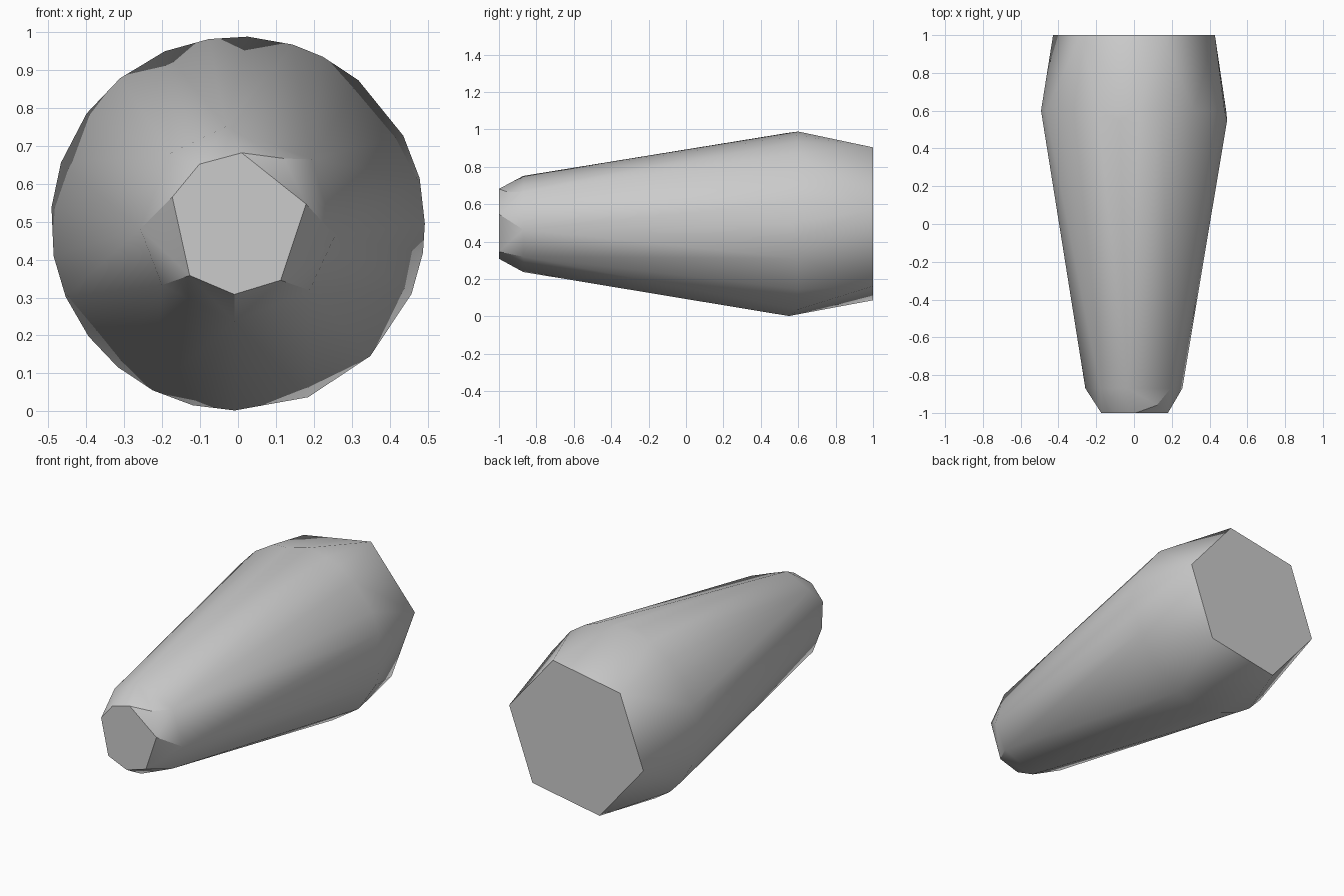
import bpy
import bmesh
from math import radians, sin, cos

cube = bpy.data.objects.get("Cube")
if cube:
    bpy.data.objects.remove(cube, do_unlink=True)

CENTRE_Z = 0.495


def add_ring(bm, radius, depth, angles):
    """Add points around the long axis, angles in degrees from +x."""
    for angle in angles:
        a = radians(angle)
        bm.verts.new((radius * cos(a), depth, CENTRE_Z + radius * sin(a)))


def make_material(name, value):
    mat = bpy.data.materials.new(name)
    mat.use_nodes = True
    colour = (value, value, value, 1.0)
    mat.diffuse_color = colour
    for node in mat.node_tree.nodes:
        if node.type == "BSDF_PRINCIPLED":
            node.inputs["Base Color"].default_value = colour
    return mat


bm = bmesh.new()

# Flat seven-sided tip, with one extra chamfer point behind it
add_ring(bm, 0.187, -1.0, (16, 87, 123, 158, 227, 267, 307))
add_ring(bm, 0.21, -0.96, (55,))

# Shoulder behind the tip
add_ring(bm, 0.258, -0.87, (41, 97, 134, 183, 219, 268, 317, 353))

# Widest part, slightly irregular
add_ring(bm, 0.494, 0.60, (14, 28, 50, 63, 73, 87, 113, 129, 144, 161, 175,
                           190, 203, 217, 230, 243, 256, 292, 315, 338, 351))
add_ring(bm, 0.493, 0.55, (0, 99, 269))

# Hexagonal back end
add_ring(bm, 0.435, 1.0, [10 + 60 * i for i in range(6)])

# Faceted skin over all the rings
bmesh.ops.convex_hull(bm, input=bm.verts)
bmesh.ops.dissolve_limit(bm, angle_limit=radians(0.5), verts=bm.verts, edges=bm.edges)
bmesh.ops.recalc_face_normals(bm, faces=bm.faces)

mesh = bpy.data.meshes.new("tapered_body")
bm.to_mesh(mesh)
bm.free()
mesh.materials.append(make_material("light grey", 0.6))

body = bpy.data.objects.new("tapered_body", mesh)
bpy.context.collection.objects.link(body)

# Smooth sides with crisp end caps
bpy.ops.object.select_all(action="DESELECT")
body.select_set(True)
bpy.context.view_layer.objects.active = body
bpy.ops.object.shade_smooth_by_angle(angle=radians(30))
